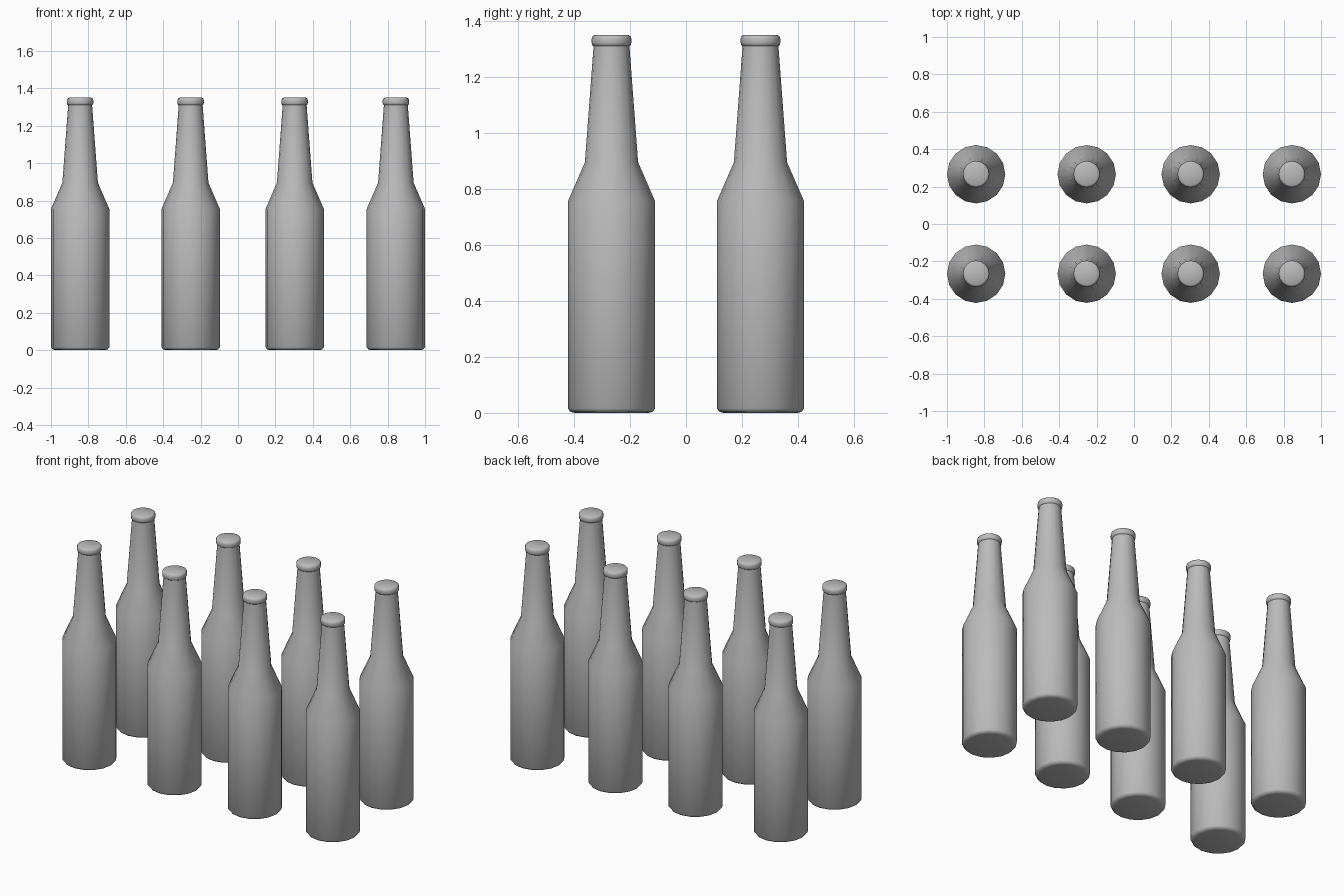
import bpy
import bmesh
import math

if "Cube" in bpy.data.objects:
    bpy.data.objects.remove(bpy.data.objects["Cube"], do_unlink=True)

SIDES = 16

# Single plain grey
grey = bpy.data.materials.new("bottle_grey")
grey.use_nodes = True
colour = (0.5, 0.5, 0.5, 1)
grey.diffuse_color = colour
grey.node_tree.nodes["Principled BSDF"].inputs["Base Color"].default_value = colour

# Bottle outline as (radius, height): base, body, shoulder, neck, lip
PROFILE = [(0.132, 0), (0.147, 0.004), (0.156, 0.016), (0.156, 0.755),
           (0.095, 0.895), (0.064, 1.31), (0.069, 1.314), (0.071, 1.322),
           (0.071, 1.335), (0.068, 1.345), (0.059, 1.35)]


def lathe(name, profile):
    """Turn a profile around z and close both ends."""
    bm = bmesh.new()
    rings = []
    for r, z in profile:
        angles = [math.tau * i / SIDES for i in range(SIDES)]
        rings.append([bm.verts.new((r * math.cos(a), r * math.sin(a), z)) for a in angles])
    for low, high in zip(rings, rings[1:]):
        for i in range(SIDES):
            j = (i + 1) % SIDES
            bm.faces.new((low[i], low[j], high[j], high[i]))
    bm.faces.new(rings[0][::-1])
    bm.faces.new(rings[-1])
    mesh = bpy.data.meshes.new(name)
    bm.to_mesh(mesh)
    bm.free()
    mesh.materials.append(grey)
    return mesh


bottle_mesh = lathe("bottle", PROFILE)

# Two rows of four bottles
bottles = []
for row, y in (("front", -0.266), ("back", 0.266)):
    for number, x in enumerate((-0.844, -0.253, 0.303, 0.844), 1):
        bottle = bpy.data.objects.new(f"{row}_bottle_{number}", bottle_mesh)
        bottle.location = (x, y, 0)
        bpy.context.collection.objects.link(bottle)
        bottles.append(bottle)

# Smooth the shared mesh
bpy.ops.object.select_all(action='DESELECT')
bottles[0].select_set(True)
bpy.context.view_layer.objects.active = bottles[0]
bpy.ops.object.shade_smooth_by_angle(angle=math.radians(50))
